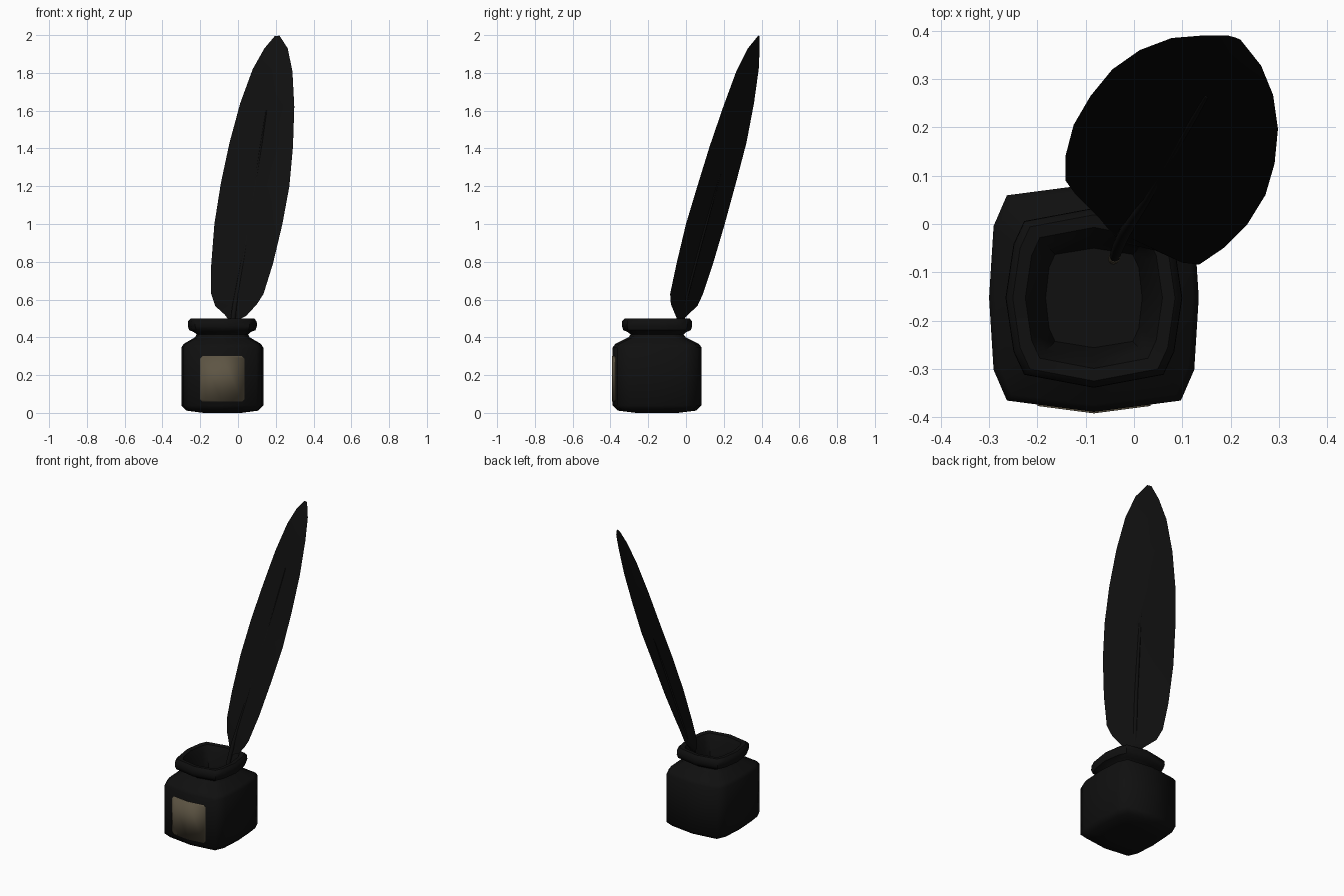
import bpy, bmesh, math
from mathutils import Vector

if "Cube" in bpy.data.objects:
    bpy.data.objects.remove(bpy.data.objects["Cube"])


def material(name, rgb):
    m = bpy.data.materials.new(name)
    m.diffuse_color = (*rgb, 1)
    m.use_nodes = True
    m.node_tree.nodes["Principled BSDF"].inputs["Base Color"].default_value = m.diffuse_color
    return m


BLACK = material("ink black", (0.005, 0.005, 0.005))
TAN = material("aged paper", (0.11, 0.09, 0.057))


def make(name, verts, faces, mat, angle=50):
    me = bpy.data.meshes.new(name)
    me.from_pydata([tuple(v) for v in verts], [], faces)
    bm = bmesh.new()
    bm.from_mesh(me)
    bmesh.ops.recalc_face_normals(bm, faces=bm.faces)
    bm.to_mesh(me)
    bm.free()
    ob = bpy.data.objects.new(name, me)
    bpy.context.collection.objects.link(ob)
    me.materials.append(mat)
    bpy.ops.object.select_all(action='DESELECT')
    ob.select_set(True)
    bpy.context.view_layer.objects.active = ob
    bpy.ops.object.shade_smooth_by_angle(angle=math.radians(angle))
    return ob


def loft(rings):
    """Skin a list of equal rings and cap both ends."""
    n = len(rings[0])
    verts = [p for r in rings for p in r]
    faces = [(i * n + j, i * n + (j + 1) % n, (i + 1) * n + (j + 1) % n, (i + 1) * n + j)
             for i in range(len(rings) - 1) for j in range(n)]
    faces += [tuple(range(n)), tuple(range((len(rings) - 1) * n, len(rings) * n))]
    return verts, faces


# Bottle: twelve-sided rounded square, lofted up, over the lip and down to the ink
CX, CY = -0.083, -0.153
quarter = [(1, 0), (0.957, 0.63), (0.83, 0.9)]
half = quarter + [(0, 1)] + [(-x, y) for x, y in quarter[:0:-1]]
section = half + [(-x, -y) for x, y in half]


def ring(hx, hy, z, corner):
    return [(CX + x * hx * (corner if x * y else 1), CY + y * hy * (corner if x * y else 1), z)
            for x, y in section]


profile = [(0.10, 0.11, 0.0, 1), (0.19, 0.207, 0.012, 1), (0.217, 0.236, 0.04, 1),
           (0.217, 0.236, 0.345, 1), (0.205, 0.222, 0.365, 1), (0.145, 0.152, 0.40, 0.96),
           (0.136, 0.14, 0.415, 0.95), (0.15, 0.155, 0.428, 0.95), (0.176, 0.179, 0.438, 0.95),
           (0.183, 0.186, 0.46, 0.95), (0.182, 0.185, 0.485, 0.95), (0.168, 0.172, 0.50, 0.95),
           (0.142, 0.146, 0.497, 0.95), (0.127, 0.13, 0.46, 0.95), (0.105, 0.108, 0.36, 0.97),
           (0.10, 0.103, 0.33, 0.97)]
make("ink_bottle", *loft([ring(*p) for p in profile]), BLACK)

# Label: thin plate bent over the two front facets, clipped corners
def label_point(x, z):
    slope = 0.1 * 0.236 / (0.83 * 0.217)
    return (CX + x, CY - 0.2365 + abs(x) * slope, z)


right = [(0.0, 0.06), (0.105, 0.06), (0.117, 0.072), (0.117, 0.288), (0.105, 0.30), (0.0, 0.30)]
pts = [label_point(x, z) for x, z in right] + [label_point(-x, z) for x, z in right[1:5]]
label = make("label", pts, [(0, 1, 2, 3, 4, 5), (5, 9, 8, 7, 6, 0)], TAN)
sol = label.modifiers.new("thickness", 'SOLIDIFY')
sol.thickness = 0.005
sol.offset = 0

# Feather vane: pairs of edge points (left, right) with a slim lens between
vane = [((-0.04, -0.025, 0.48), (-0.02, -0.04, 0.48)), ((-0.07, 0.01, 0.52), (0.045, -0.055, 0.515)),
        ((-0.12, 0.06, 0.565), (0.10, -0.08, 0.575)), ((-0.142, 0.09, 0.63), (0.135, -0.084, 0.63)),
        ((-0.142, 0.14, 0.78), (0.185, -0.05, 0.79)), ((-0.125, 0.205, 1.0), (0.235, 0.0, 1.0)),
        ((-0.09, 0.265, 1.22), (0.272, 0.06, 1.2)), ((-0.045, 0.32, 1.43), (0.291, 0.125, 1.41)),
        ((0.012, 0.36, 1.64), (0.298, 0.197, 1.62)), ((0.078, 0.385, 1.82), (0.288, 0.267, 1.81)),
        ((0.14, 0.39, 1.93), (0.263, 0.328, 1.93)), ((0.195, 0.39, 1.995), (0.22, 0.382, 1.997))]
normal = Vector((0.49, 0.85, -0.22)).normalized()
rings = []
for l, r in vane:
    l, r = Vector(l), Vector(r)
    bulge = normal * min(0.006, (r - l).length * 0.03)
    rings.append([l, (l + r) / 2 - bulge, r, (l + r) / 2 + bulge])
make("feather_vane", *loft(rings), BLACK)


# Quill shaft: tapered tube up the middle of the vane
def tube(name, path, mat, sides=8):
    axis = (Vector(path[-1][:3]) - Vector(path[0][:3])).normalized()
    u = axis.orthogonal().normalized()
    w = axis.cross(u)
    rs = []
    for x, y, z, rad in path:
        c = Vector((x, y, z))
        rs.append([c + (u * math.cos(a) + w * math.sin(a)) * rad
                   for a in (2 * math.pi * k / sides for k in range(sides))])
    return make(name, *loft(rs), mat)


tube("quill_shaft", [(-0.04, -0.068, 0.35, 0.011), (-0.032, -0.045, 0.45, 0.013),
                     (-0.018, -0.015, 0.56, 0.013), (0.03, 0.055, 0.82, 0.011),
                     (0.092, 0.163, 1.21, 0.008), (0.15, 0.265, 1.6, 0.004)], BLACK)
tube("quill_nib", [(-0.046, -0.08, 0.30, 0.008), (-0.04, -0.068, 0.352, 0.0125)], TAN)
